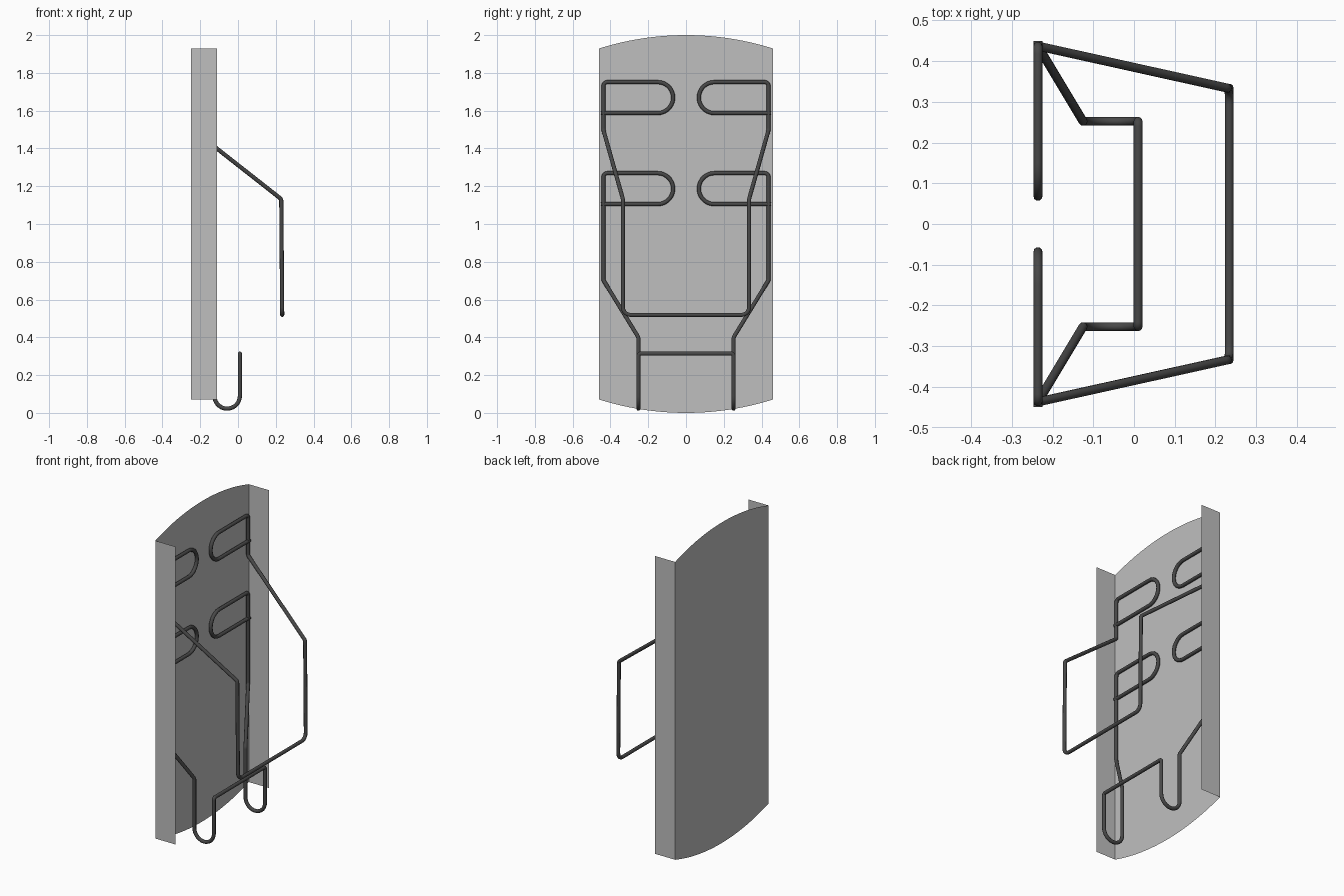
import bpy, math
from mathutils import Vector

if "Cube" in bpy.data.objects:
    bpy.data.objects.remove(bpy.data.objects["Cube"])


def material(name, v):
    m = bpy.data.materials.new(name)
    m.diffuse_color = (v, v, v, 1)
    m.use_nodes = True
    m.node_tree.nodes["Principled BSDF"].inputs["Base Color"].default_value = m.diffuse_color
    return m


GREY = material("light grey sheet", 0.52)
DARK = material("dark wire", 0.065)
BACK, R = -0.248, 0.011


def make_mesh(name, verts, faces, mat):
    me = bpy.data.meshes.new(name)
    me.from_pydata(verts, [], faces)
    me.materials.append(mat)
    ob = bpy.data.objects.new(name, me)
    bpy.context.collection.objects.link(ob)
    return ob


def fillet(points):
    """Round the corners of (x, y, z, radius) points."""
    out = []
    for i, p in enumerate(points):
        v, r = Vector(p[:3]), p[3]
        if r == 0:
            out.append(v)
            continue
        a = (Vector(points[i - 1][:3]) - v).normalized()
        b = (Vector(points[i + 1][:3]) - v).normalized()
        half = a.angle(b) / 2
        t = r / math.tan(half)
        s, e = v + a * t, v + b * t
        c = v + (a + b).normalized() * (r / math.sin(half))
        sweep = math.pi - 2 * half
        n = max(2, round(sweep / math.radians(15)))
        for k in range(n + 1):
            f = k / n * sweep
            out.append(c + ((s - c) * math.sin(sweep - f) + (e - c) * math.sin(f)) / math.sin(sweep))
    return out


def wire(name, half):
    """Sweep a round wire along the half path and its mirror image in y."""
    path = half + [Vector((p.x, -p.y, p.z)) for p in reversed(half)]
    cu = bpy.data.curves.new(name, 'CURVE')
    cu.dimensions = '3D'
    cu.bevel_depth, cu.bevel_resolution, cu.use_fill_caps = R, 3, True
    sp = cu.splines.new('POLY')
    sp.points.add(len(path) - 1)
    for q, p in zip(sp.points, path):
        q.co = (*p, 1)
    cu.materials.append(DARK)
    ob = bpy.data.objects.new(name, cu)
    bpy.context.collection.objects.link(ob)
    bpy.ops.object.select_all(action='DESELECT')
    ob.select_set(True)
    bpy.context.view_layer.objects.active = ob
    bpy.ops.object.convert(target='MESH')
    bpy.ops.object.shade_smooth_by_angle(angle=math.radians(40))


def arc(c, r, a0, a1, u, v, n=14):
    c, u, v = Vector(c), Vector(u), Vector(v)
    out = []
    for i in range(n + 1):
        a = math.radians(a0 + (a1 - a0) * i / n)
        out.append(c + r * (math.cos(a) * u + math.sin(a) * v))
    return out


WX, WY = -0.236, 0.437


def hoop(z0, z1):
    """Flat loop lying against the panel, from its free end to its top bar."""
    r = (z1 - z0) / 2
    return [Vector((WX, 0.45, z0))] + arc((WX, 0.15, z0 + r), r, 270, 90, (0, 1, 0), (0, 0, 1))


# Back panel with arched top and bottom
W, LOW, HIGH, SAG = 0.461, 0.073, 1.931, 0.071
rad = (W * W + SAG * SAG) / (2 * SAG)
N = 24
ys = [-W + 2 * W * i / N for i in range(N + 1)]
rise = [math.sqrt(rad * rad - y * y) - rad + SAG for y in ys]
top = [(BACK, y, 1.929 + h) for y, h in zip(ys, rise)]
bottom = [(BACK, y, 0.071 - h) for y, h in zip(ys, rise)]
make_mesh("back_panel", bottom + top[::-1], [range(2 * N + 2)], GREY)

# Side flanges
for name, s in (("left_flange", 1), ("right_flange", -1)):
    make_mesh(name, [(BACK, s * W, 0.071), (-0.11, s * W, 0.071),
                     (-0.11, s * W, 1.929), (BACK, s * W, 1.929)],
              [(0, 1, 2, 3)], GREY)

# Upper wire: hoops, slanted arms and the large front frame
h = hoop(1.587, 1.751)
tail = fillet([(*h[-1], 0), (WX, WY, 1.751, 0.02), (WX, WY, 1.497, 0.02),
               (0.229, 0.334, 1.132, 0.02), (0.234, 0.334, 0.519, 0.04), (0.234, 0, 0.519, 0)])
wire("upper_wire_frame", h + tail[1:-1])

# Lower wire: hoops, slanted legs, hooks and the small cross bar
h = hoop(1.105, 1.269)
tail = fillet([(*h[-1], 0), (WX, WY, 1.269, 0.02), (WX, WY, 0.702, 0.02),
               (-0.125, 0.252, 0.40, 0.02), (-0.125, 0.252, 0.1, 0)])
hook = arc((-0.0575, 0.252, 0.09), 0.0675, 180, 360, (1, 0, 0), (0, 0, 1))
end = fillet([(*hook[-1], 0), (0.01, 0.252, 0.314, 0.012), (0.01, 0, 0.314, 0)])
wire("lower_wire_frame", h + tail[1:-1] + hook + end[1:-1])
